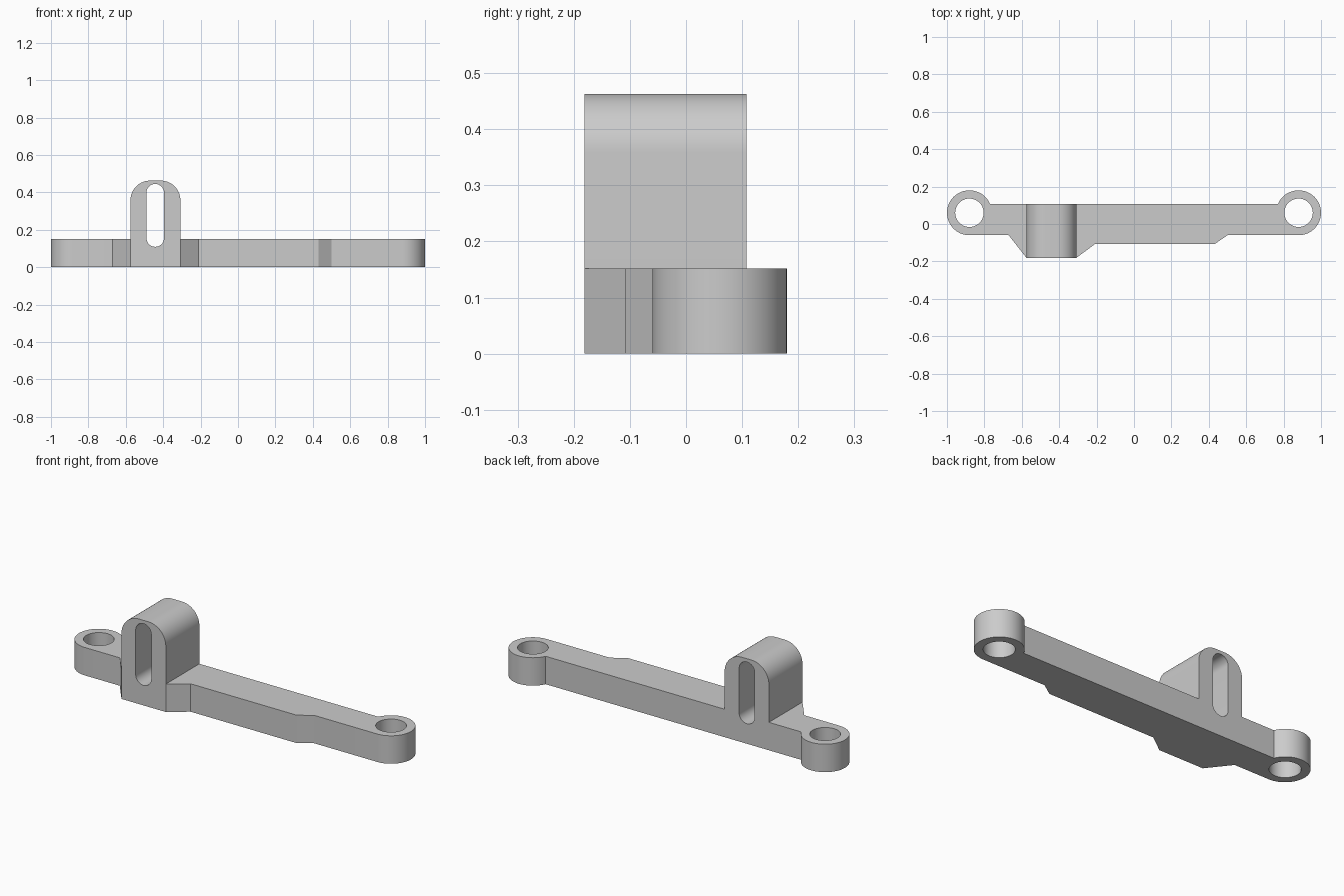
import bpy, bmesh
from math import pi, sin, cos, asin, radians
from mathutils import Vector

cube = bpy.data.objects.get("Cube")
if cube:
    bpy.data.objects.remove(cube, do_unlink=True)

grey = bpy.data.materials.new("plain grey")
grey.use_nodes = True
colour = (0.6, 0.6, 0.6, 1)
grey.diffuse_color = colour
grey.node_tree.nodes["Principled BSDF"].inputs["Base Color"].default_value = colour

BAR_H = 0.152
EYE_X, EYE_Y, EYE_R, HOLE_R = 0.88, 0.06, 0.12, 0.076
FRONT, BACK = -0.181, 0.108


def arc(cx, cy, r, start, end, steps=16):
    """Points along an arc, angles in radians."""
    angles = [start + (end - start) * i / steps for i in range(steps + 1)]
    return [(cx + r * cos(a), cy + r * sin(a)) for a in angles]


def prism(name, outline, place, depth):
    """Extrude a flat outline; place maps a 2D point to 3D."""
    bm = bmesh.new()
    face = bm.faces.new([bm.verts.new(place(*p)) for p in outline])
    swept = bmesh.ops.extrude_face_region(bm, geom=[face])["geom"]
    bmesh.ops.translate(bm, vec=depth, verts=[v for v in swept if isinstance(v, bmesh.types.BMVert)])
    bmesh.ops.recalc_face_normals(bm, faces=bm.faces)
    mesh = bpy.data.meshes.new(name)
    bm.to_mesh(mesh)
    bm.free()
    mesh.materials.append(grey)
    obj = bpy.data.objects.new(name, mesh)
    bpy.context.collection.objects.link(obj)
    return obj


def combine(target, other, operation):
    """Apply a boolean and discard the helper."""
    bpy.context.view_layer.objects.active = target
    mod = target.modifiers.new(operation, 'BOOLEAN')
    mod.operation, mod.object, mod.solver = operation, other, 'EXACT'
    bpy.ops.object.modifier_apply(modifier=mod.name)
    bpy.data.objects.remove(other, do_unlink=True)


# Bar with round ends and stepped front edge
neck = asin((BACK - EYE_Y) / EYE_R)
outline = [(-0.67, -0.06), (-0.575, FRONT), (-0.308, FRONT),
           (-0.21, -0.108), (0.43, -0.108), (0.50, -0.06)]
outline += arc(EYE_X, EYE_Y, EYE_R, -pi / 2, pi - neck, 40)
outline += arc(-EYE_X, EYE_Y, EYE_R, neck, 1.5 * pi, 40)
bracket = prism("mounting_bracket", outline, lambda x, y: (x, y, 0), Vector((0, 0, BAR_H)))

# Upright block with rounded top
LEFT, RIGHT, TOP, R = -0.575, -0.308, 0.463, 0.105
block = [(LEFT, 0.05), (RIGHT, 0.05)]
block += arc(RIGHT - R, TOP - R, R, 0, pi / 2)
block += arc(LEFT + R, TOP - R, R, pi / 2, pi)
upright = prism("upright_block", block, lambda x, z: (x, FRONT, z), Vector((0, BACK - FRONT, 0)))
combine(bracket, upright, 'UNION')

# Slot through the upright
SLOT_X, SLOT_R = -0.4425, 0.047
slot = arc(SLOT_X, 0.398, SLOT_R, 0, pi) + arc(SLOT_X, 0.156, SLOT_R, pi, 2 * pi)
cutter = prism("slot_cutter", slot, lambda x, z: (x, -0.4, z), Vector((0, 0.8, 0)))
combine(bracket, cutter, 'DIFFERENCE')

# Bolt holes in both ends
for side in (-1, 1):
    ring = arc(side * EYE_X, EYE_Y, HOLE_R, 0, 2 * pi, 48)[:-1]
    cutter = prism("hole_cutter", ring, lambda x, y: (x, y, -0.1), Vector((0, 0, 0.4)))
    combine(bracket, cutter, 'DIFFERENCE')

# Smooth round walls, sharp corners
bpy.ops.object.select_all(action='DESELECT')
bracket.select_set(True)
bpy.context.view_layer.objects.active = bracket
bpy.ops.object.shade_smooth_by_angle(angle=radians(25))
